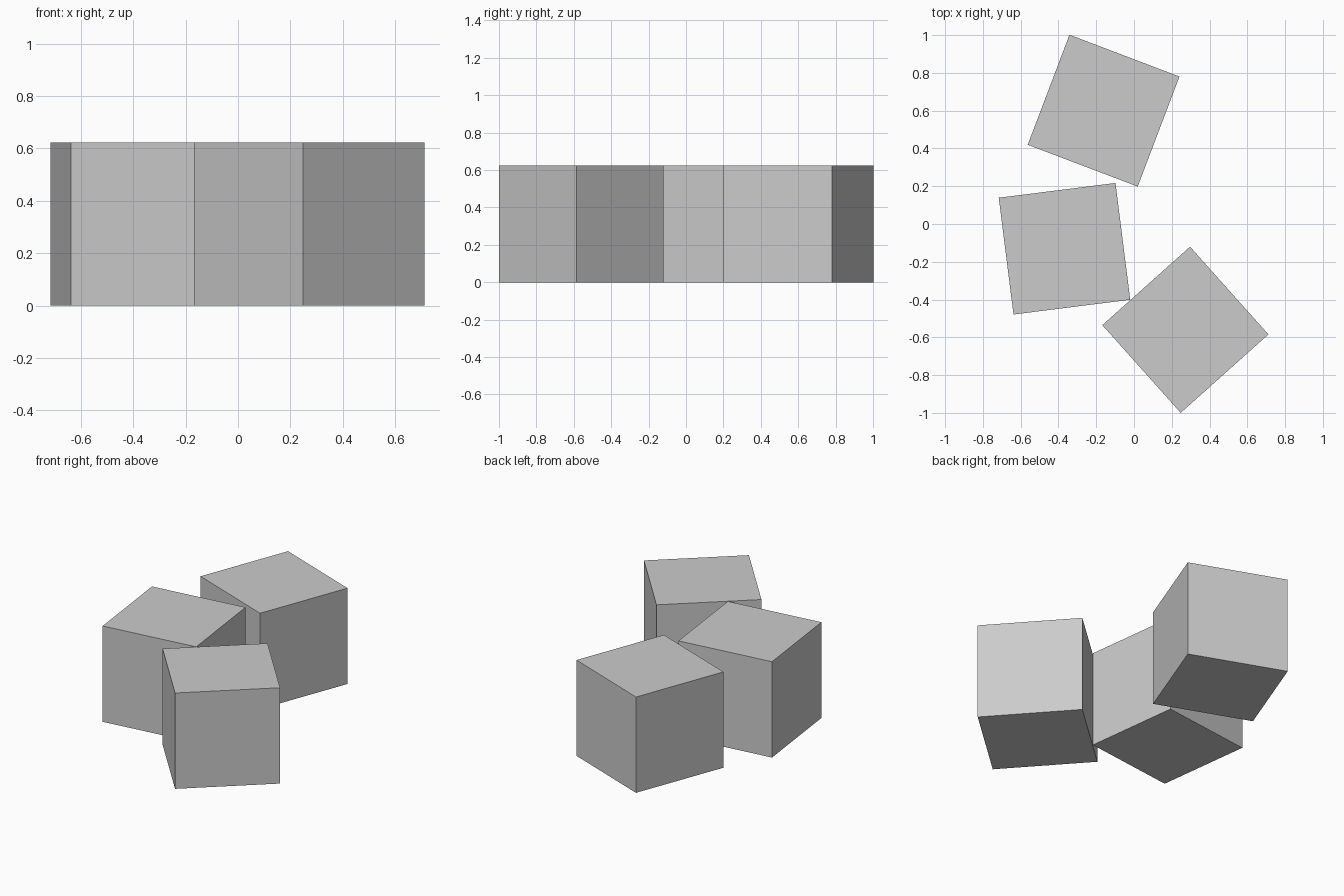
import bpy
from math import radians

old = bpy.data.objects.get("Cube")
if old:
    bpy.data.objects.remove(old, do_unlink=True)

SIDE = 0.623

# One plain grey for all blocks
grey = bpy.data.materials.new("light_grey")
grey.use_nodes = True
colour = (0.6, 0.6, 0.6, 1)
grey.diffuse_color = colour
grey.node_tree.nodes["Principled BSDF"].inputs["Base Color"].default_value = colour


def block(name, x, y, turn):
    """A cube standing on the ground, turned about z by degrees."""
    bpy.ops.mesh.primitive_cube_add(size=SIDE, location=(x, y, SIDE / 2),
                                    rotation=(0, 0, radians(turn)))
    ob = bpy.context.object
    ob.name = name
    ob.data.materials.append(grey)


# Three loose blocks in a bent row
block("back_block", -0.161, 0.6, -20.8)
block("middle_block", -0.368, -0.131, 7.2)
block("front_block", 0.272, -0.56, 41.8)
